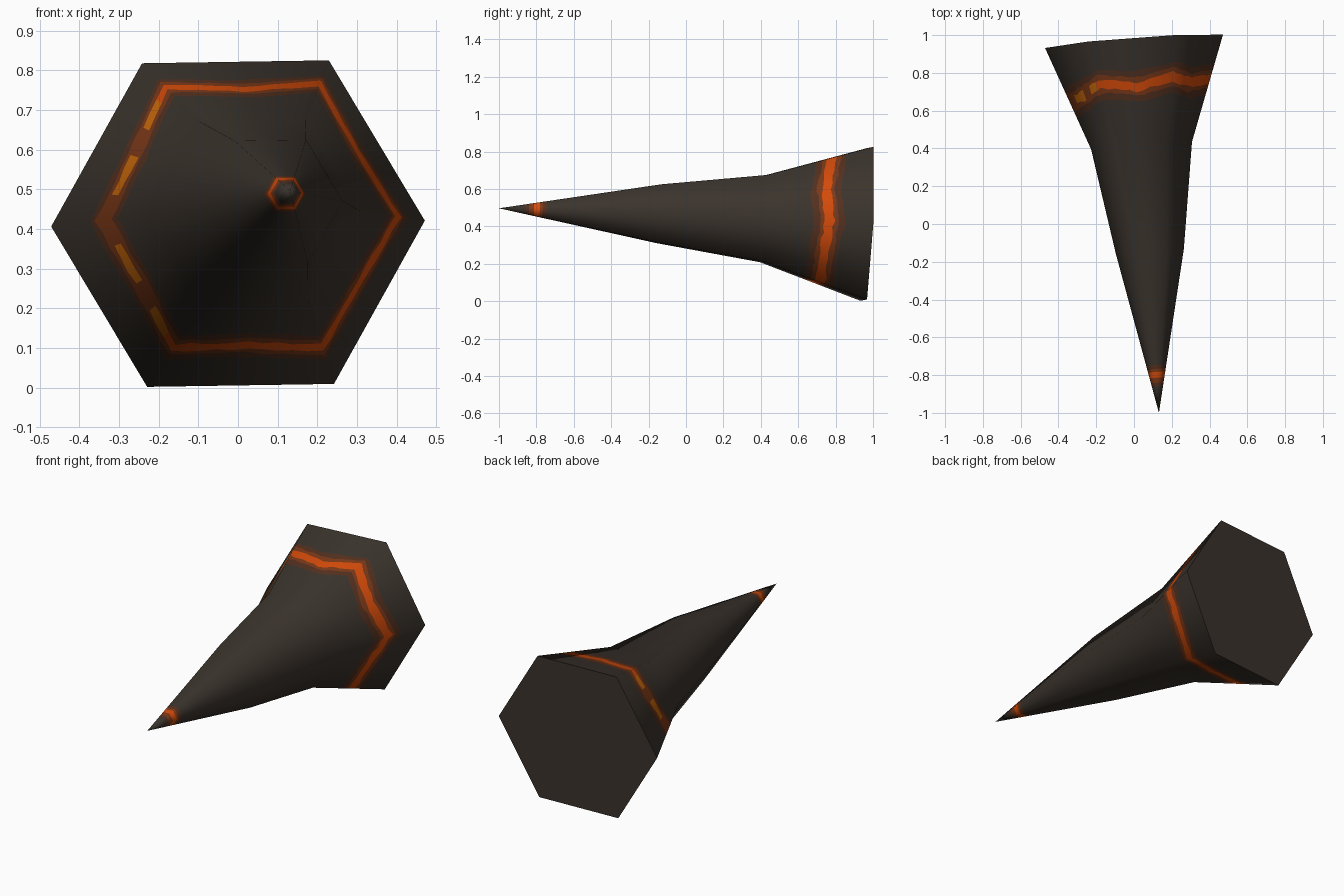
import bpy, bmesh, math, random
from mathutils import Vector

if "Cube" in bpy.data.objects:
    bpy.data.objects.remove(bpy.data.objects["Cube"])

random.seed(4)
SIDES, SUB = 6, 10
N = SIDES * SUB


def mat(name, rgb):
    m = bpy.data.materials.new(name)
    m.diffuse_color = (*rgb, 1)
    m.use_nodes = True
    m.node_tree.nodes["Principled BSDF"].inputs["Base Color"].default_value = m.diffuse_color
    return m


MATS = [mat("dark_horn", (0.044, 0.034, 0.026)),
        mat("scorched_brown", (0.088, 0.030, 0.014)),
        mat("ember_rust", (0.20, 0.040, 0.009)),
        mat("glowing_orange", (0.66, 0.070, 0.003)),
        mat("amber", (0.58, 0.14, 0.003))]
DARK, BROWN, RUST, ORANGE, AMBER = range(5)

# Main cross-sections: centre and hexagon radius, from tip to wide end
STATIONS = [((0.132, -1.0, 0.497), 0.0), ((0.084, -0.145, 0.468), 0.180),
            ((0.040, 0.415, 0.442), 0.267), ((0.0, 0.967, 0.414), 0.471)]


def station_point(k, i):
    """Point i of N on tilted hexagon k (points run straight along the sides)."""
    (cx, cy, cz), r = STATIONS[k]

    def corner(j):
        a = math.radians(60 * j + 0.9)
        x, z = r * math.cos(a), r * math.sin(a)
        return Vector((cx + x, cy + 0.074 * x + 0.042 * z, cz + z))
    return corner(i // SUB).lerp(corner(i // SUB + 1), (i % SUB) / SUB)


# Centre line of the wide band, at corners and side middles in turn
BAND = [0.59, 0.555, 0.61, 0.54, 0.59, 0.51, 0.46, 0.475, 0.52, 0.51, 0.55, 0.56]


def band_centre(i):
    s = i * 12 / N
    k = int(s)
    return BAND[k] + (BAND[(k + 1) % 12] - BAND[k]) * (s - k)


# Loops: section, fraction along it (or offset from band line), band?, colour after it
LOOPS = [(0, 0.165, 0, BROWN), (0, 0.185, 0, RUST), (0, 0.217, 0, ORANGE),
         (0, 0.252, 0, RUST), (0, 0.270, 0, BROWN), (0, 0.295, 0, DARK),
         (1, 0.0, 0, DARK), (2, 0.0, 0, DARK),
         (2, -0.145, 1, BROWN), (2, -0.085, 1, RUST), (2, -0.043, 1, ORANGE),
         (2, 0.043, 1, RUST), (2, 0.085, 1, BROWN), (2, 0.140, 1, DARK),
         (3, 0.0, 0, DARK)]

# Horn body with painted glowing bands
bm = bmesh.new()
tip = bm.verts.new(STATIONS[0][0])
rings = []
for k, t, band, _ in LOOPS:
    ring = []
    for i in range(N):
        p = station_point(k, i)
        if t:
            f = t + (band_centre(i) + random.uniform(-0.012, 0.012) if band else 0)
            p = p.lerp(station_point(k + 1, i), f)
        ring.append(bm.verts.new(p))
    rings.append(ring)
for i in range(N):
    bm.faces.new((tip, rings[0][i], rings[0][(i + 1) % N]))
for (k, t, band, colour), a, b in zip(LOOPS, rings, rings[1:]):
    for i in range(N):
        j = (i + 1) % N
        f = bm.faces.new((a[i], b[i], b[j], a[j]))
        f.material_index = colour
        if colour == ORANGE and band:
            d = abs(i + 0.5 - N / 2) / SUB   # sides away from the left corner
            if d < 0.2 or 0.5 < d < 0.75:    # glow fades on the left
                f.material_index = RUST
            elif d < 0.5 or d < 0.95:        # amber patches
                f.material_index = AMBER
for f in bm.faces:
    f.smooth = True
bmesh.ops.recalc_face_normals(bm, faces=bm.faces[:])
me = bpy.data.meshes.new("horn_body")
bm.to_mesh(me)
bm.free()
for m in MATS:
    me.materials.append(m)
bpy.context.collection.objects.link(bpy.data.objects.new("horn_body", me))

# Soft rounded shading over the six flat sides
cen = [Vector(c) for c, _ in STATIONS]
normals = []
for v in me.vertices:
    k = 0 if v.co.y < cen[1].y else 1 if v.co.y < cen[2].y else 2
    t = (v.co.y - cen[k].y) / (cen[k + 1].y - cen[k].y)
    d = v.co - cen[k].lerp(cen[k + 1], t)
    d.y = 0
    n = d.normalized() + Vector((0, (-0.21, -0.2, -0.3)[k], 0))
    normals.append(n.normalized() if v.index else Vector((0, -1, 0)))
me.normals_split_custom_set_from_vertices(normals)

# Flat end cap
cap = bpy.data.meshes.new("end_cap")
cap.from_pydata([station_point(3, j * SUB) for j in range(SIDES)], [],
                [tuple(reversed(range(SIDES)))])
cap.materials.append(MATS[DARK])
bpy.context.collection.objects.link(bpy.data.objects.new("end_cap", cap))
